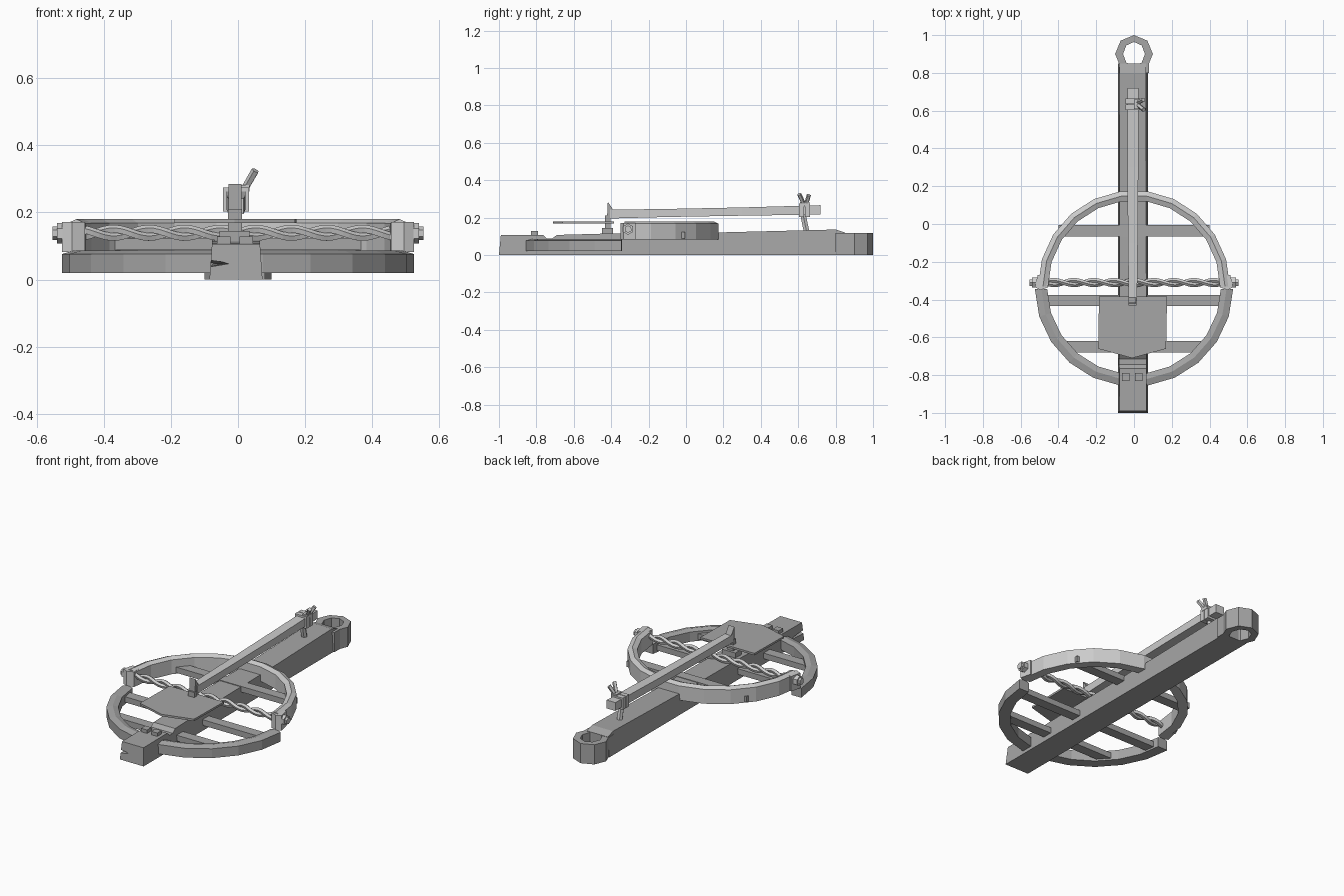
import bpy, bmesh, math
from mathutils import Vector

if "Cube" in bpy.data.objects:
    bpy.data.objects.remove(bpy.data.objects["Cube"])


def material(name, v):
    m = bpy.data.materials.new(name)
    m.diffuse_color = (v, v, v, 1)
    m.use_nodes = True
    m.node_tree.nodes["Principled BSDF"].inputs["Base Color"].default_value = m.diffuse_color
    return m


DARK = material("dark grey wood", 0.38)
LIGHT = material("light grey wood", 0.60)


def make(name, verts, faces, mat):
    me = bpy.data.meshes.new(name)
    me.from_pydata(verts, [], faces)
    bm = bmesh.new()
    bm.from_mesh(me)
    bmesh.ops.recalc_face_normals(bm, faces=bm.faces)
    bm.to_mesh(me)
    bm.free()
    me.materials.append(mat)
    ob = bpy.data.objects.new(name, me)
    bpy.context.collection.objects.link(ob)
    return ob


def loft(name, rings, mat, closed=False):
    """Skin a list of equal-length rings; cap the ends unless closed."""
    n, k = len(rings[0]), len(rings)
    verts = [tuple(p) for r in rings for p in r]
    faces = []
    for i in range(k if closed else k - 1):
        a, b = i * n, (i + 1) % k * n
        faces += [(a + j, a + (j + 1) % n, b + (j + 1) % n, b + j) for j in range(n)]
    if not closed:
        faces += [tuple(range(n)), tuple(range((k - 1) * n, k * n))]
    return make(name, verts, faces, mat)


def box(name, x0, x1, y0, y1, z0, z1, mat):
    ring = lambda z: [(x0, y0, z), (x1, y0, z), (x1, y1, z), (x0, y1, z)]
    return loft(name, [ring(z0), ring(z1)], mat)


def tube(name, pts, r, mat, sides=5):
    pts = [Vector(p) for p in pts]
    rings = []
    for i, p in enumerate(pts):
        d = (pts[min(i + 1, len(pts) - 1)] - pts[max(i - 1, 0)]).normalized()
        u = d.cross(Vector((0, 1, 0.01))).normalized()
        v = d.cross(u)
        rings.append([p + r * (math.cos(t) * u + math.sin(t) * v)
                      for t in [2 * math.pi * j / sides for j in range(sides)]])
    return loft(name, rings, mat)


def arc(name, cy, a0, a1, steps, section, mat):
    """Sweep an (radius, z) section round a vertical axis."""
    rings = []
    for i in range(steps + 1):
        a = math.radians(a0 + (a1 - a0) * i / steps)
        rings.append([(r * math.cos(a), cy + r * math.sin(a), z) for r, z in section])
    return loft(name, rings, mat)


# base plank: side profile, slightly narrower at the top
top = [(-0.99, 0.106), (-0.765, 0.108), (-0.745, 0.088), (-0.715, 0.088), (-0.69, 0.107),
       (-0.4, 0.115), (0.2, 0.121), (0.8, 0.136), (0.85, 0.12)]
prof = [(-1.0, 0)] + top + [(0.85, 0)]


def plank_side(s):
    return [((-0.085 if s < 0 else 0.073) - s * z * 0.07, y, z) for y, z in prof]


plank = loft("base_plank", [plank_side(-1), plank_side(1)], DARK)

# split in the front end of the plank
crack = loft("crack_cutter", [[(-0.12, y, 0.028), (s, y, 0.047), (-0.12, y, 0.062)]
                              for y, s in ((-1.05, -0.005), (-0.9, -0.07))], DARK)
crack.hide_render = True
crack.hide_viewport = True
cut = plank.modifiers.new("crack", 'BOOLEAN')
cut.object = crack
cut.solver = 'EXACT'

# eye at the back end, open octagonal ring joined to the plank
eye_rings = []
for i in range(8):
    a = math.radians(90 + 45 * i)
    c, s = math.cos(a), math.sin(a)
    eye_rings.append([(0.1 * c, 0.9 + 0.1 * s, 0), (0.1 * c, 0.9 + 0.1 * s, 0.118),
                      (0.058 * c, 0.9 + 0.064 * s, 0.118), (0.058 * c, 0.9 + 0.064 * s, 0)])
loft("chain_eye", eye_rings, DARK, closed=True)
# shoulders that run from the plank into the eye
for s in (-1, 1):
    xs = sorted((s * 0.05, s * 0.08))
    box("eye_shoulder", xs[0], xs[1], 0.8, 0.852, 0, 0.118, DARK)

# lower and upper jaws, each with a ridged top
arc("lower_jaw", -0.335, 181, 359, 11,
    [(0.525, 0.02), (0.525, 0.076), (0.49, 0.086), (0.46, 0.078), (0.46, 0.02)], DARK)
arc("upper_jaw", -0.33, 0, 180, 11,
    [(0.508, 0.082), (0.508, 0.168), (0.482, 0.18), (0.455, 0.168), (0.455, 0.082)], LIGHT)

# cross bars under the jaws
for n, w, y, z in (("front", 0.38, -0.65, 0.03), ("middle", 0.48, -0.405, 0.03),
                   ("back", 0.40, -0.035, 0.088)):
    box(n + "_crossbar", -w, w, y - 0.03, y + 0.03, z, z + 0.034, DARK)

# twisted rope between the jaw ends
for k in range(2):
    pts = []
    for i in range(65):
        t = i / 64
        a = 2 * math.pi * 5 * t + math.pi * k
        pts.append((-0.53 + 1.06 * t, -0.31 + 0.012 * math.cos(a), 0.138 + 0.012 * math.sin(a)))
    tube("twisted_rope", pts, 0.013, LIGHT)

# flared jaw ends and rope knots
for s in (-1, 1):
    xs = sorted((s * 0.456, s * 0.525))
    xm = s * 0.49
    loft("jaw_end", [[(s * 0.456, -0.335, z), (s * 0.495, -0.35, z), (s * 0.525, -0.335, z),
                      (s * 0.51, -0.27, z), (s * 0.458, -0.28, z)] for z in (0.082, 0.172)], LIGHT)
    tube("rope_knot", [(s * 0.508, -0.31, 0.138), (s * 0.54, -0.31, 0.138)], 0.03, LIGHT, 6)
    tube("rope_knot_tip", [(s * 0.538, -0.31, 0.138), (s * 0.553, -0.31, 0.138)], 0.02, LIGHT, 6)

# trigger plate with a shallow point at the front
plate = [(-0.185, -0.385), (-0.19, -0.66), (-0.01, -0.71), (0.17, -0.66), (0.175, -0.385)]
loft("trigger_plate", [[(x, y, z) for x, y in plate] for z in (0.168, 0.18)], DARK)

# catch post: foot, stem and pointed hook
box("catch_foot", -0.055, 0.035, -0.45, -0.39, 0.105, 0.145, DARK)
box("catch_stem", -0.03, 0.012, -0.432, -0.405, 0.14, 0.21, DARK)
loft("catch_hook", [[(x, -0.422, 0.2), (x, -0.418, 0.285), (x, -0.388, 0.24), (x, -0.395, 0.2)]
                    for x in (-0.028, 0.01)], DARK)

# long locking arm, a little thicker at the back
loft("locking_arm", [[(-0.006 - w, y, z0), (-0.006 + w, y, z0), (-0.006 + w, y, z1), (-0.006 - w, y, z1)]
                     for y, w, z0, z1 in ((-0.405, 0.022, 0.195, 0.242), (-0.1, 0.026, 0.203, 0.246),
                                          (0.3, 0.029, 0.21, 0.254), (0.72, 0.029, 0.216, 0.266))], LIGHT)

# post and lashing that tie the arm to the plank
tube("lashing_post", [(-0.01, 0.645, 0.125), (-0.01, 0.635, 0.17), (-0.01, 0.625, 0.22)], 0.017, LIGHT, 6)
for y in (0.618, 0.65):
    box("lashing_wrap", -0.045, 0.033, y - 0.014, y + 0.014, 0.203, 0.274, LIGHT)
box("lashing_knot", 0.0, 0.035, 0.61, 0.66, 0.262, 0.282, LIGHT)
tube("lashing_tail", [(0.015, 0.635, 0.26), (0.052, 0.605, 0.325)], 0.012, LIGHT)
tube("lashing_tail", [(0.015, 0.64, 0.26), (0.05, 0.657, 0.32)], 0.012, LIGHT)

# two pegs on the front of the plank
for x in (-0.043, 0.025):
    box("front_peg", x - 0.02, x + 0.02, -0.83, -0.79, 0.1, 0.128, DARK)
